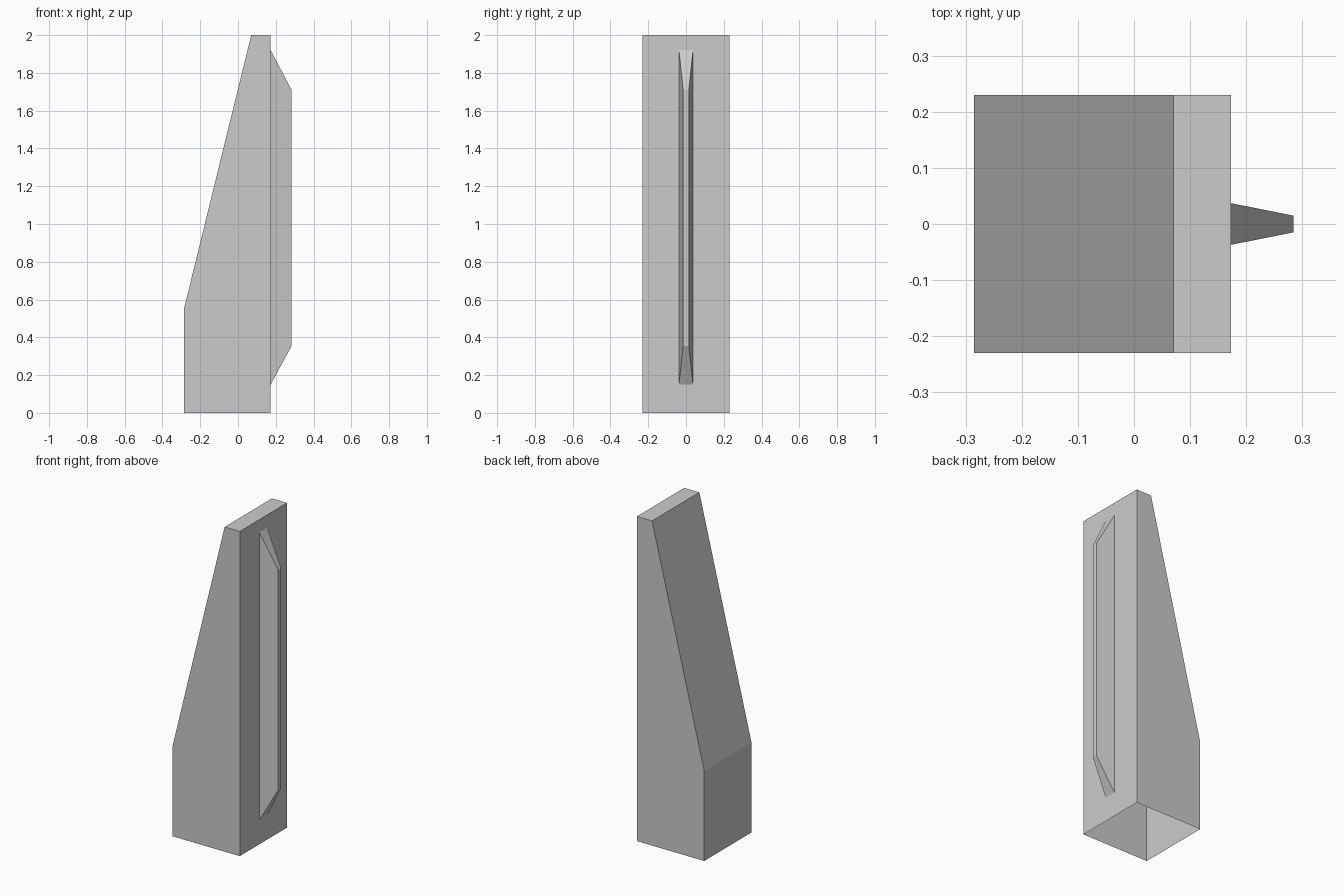
import bpy

if "Cube" in bpy.data.objects:
    bpy.data.objects.remove(bpy.data.objects["Cube"])


def loft(name, ring_a, ring_b, cap_a, cap_b):
    """Join two matching rings with side walls, leaving out the sides that are open."""
    n = len(ring_a)
    faces = [(i, (i + 1) % n, n + (i + 1) % n, n + i) for i in range(n)]
    if cap_a:
        faces.append(tuple(reversed(range(n))))
    if cap_b:
        faces.append(tuple(range(n, 2 * n)))
    mesh = bpy.data.meshes.new(name)
    mesh.from_pydata(ring_a + ring_b, [], faces)
    obj = bpy.data.objects.new(name, mesh)
    bpy.context.collection.objects.link(obj)
    return obj


def fin_ring(x, half_y, z0, z1):
    return [(x, -half_y, z0), (x, half_y, z0), (x, half_y, z1), (x, -half_y, z1)]


# Tapered body: side profile swept across y
FACE_X, HALF_Y = 0.173, 0.23
profile = [(FACE_X, 0), (FACE_X, 2), (0.07, 2), (-0.285, 0.555), (-0.285, 0)]
left = [(x, HALF_Y, z) for x, z in profile]
right = [(x, -HALF_Y, z) for x, z in profile]
body = loft("tapered_body", left, right, True, True)

# The underside is open
import bmesh
bm = bmesh.new()
bm.from_mesh(body.data)
bmesh.ops.recalc_face_normals(bm, faces=bm.faces)
under = [f for f in bm.faces if all(v.co.z < 1e-4 for v in f.verts)]
bmesh.ops.delete(bm, geom=under, context='FACES_ONLY')
bm.to_mesh(body.data)
bm.free()

# Narrow fin tapering away from the flat face, open where it meets the body
fin = loft("fin", fin_ring(FACE_X, 0.037, 0.15, 1.92),
           fin_ring(0.284, 0.015, 0.355, 1.71), False, True)
